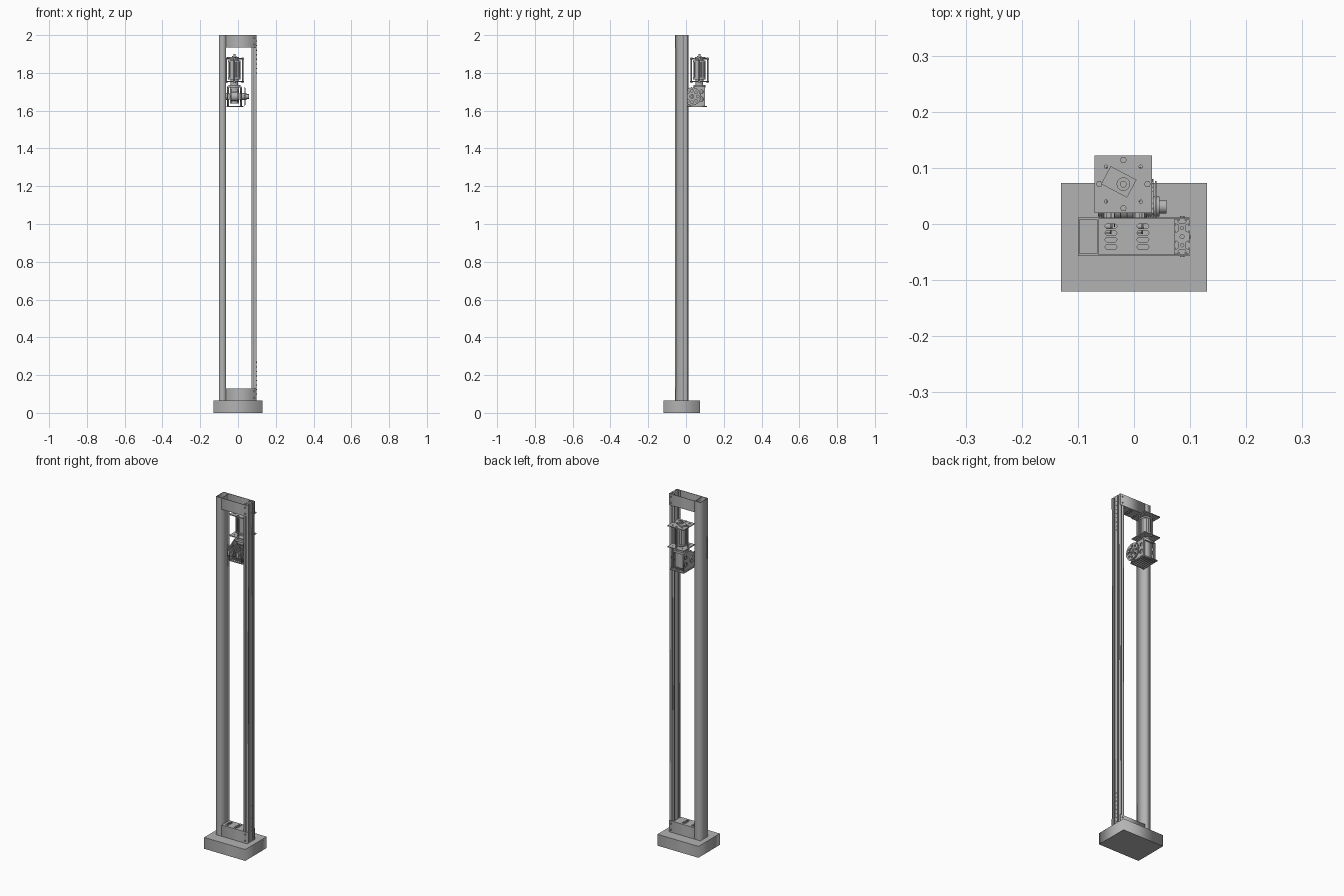
import bpy
from math import sin, cos, pi, radians
from mathutils import Matrix

old = bpy.data.objects.get("Cube")
if old:
    bpy.data.objects.remove(old, do_unlink=True)

grey = bpy.data.materials.new("Machine grey")
grey.use_nodes = True
colour = (0.45, 0.45, 0.45, 1)
grey.diffuse_color = colour
grey.node_tree.nodes["Principled BSDF"].inputs["Base Color"].default_value = colour


# Outline helpers
def rect(u0, u1, v0, v1):
    return [(u0, v0), (u1, v0), (u1, v1), (u0, v1)]


def ring(u, v, r, n=24):
    return [(u + r * cos(2 * pi * i / n), v + r * sin(2 * pi * i / n)) for i in range(n)]


def slot(u, v, length, r):
    pts = []
    for side in (1, -1):
        for i in range(7):
            a = pi * i / 6 - side * pi / 2
            pts.append((u + side * (length / 2 - r) + r * cos(a), v + r * sin(a)))
    return pts


def gear(u, v, r, depth, teeth):
    pts = []
    for i in range(teeth * 4):
        q = r if i % 4 < 2 else r - depth
        a = 2 * pi * i / (teeth * 4)
        pts.append((u + q * cos(a), v + q * sin(a)))
    return pts


# Extrude outlines (the first is solid, the rest are holes) along an axis
def prism(name, loops, w0, w1, axis="z"):
    cu = bpy.data.curves.new(name, "CURVE")
    cu.dimensions, cu.fill_mode = "2D", "BOTH"
    cu.extrude = (w1 - w0) / 2
    for loop in loops:
        s = cu.splines.new("POLY")
        s.points.add(len(loop) - 1)
        for p, (u, v) in zip(s.points, loop):
            p.co = (u, v, 0, 1)
        s.use_cyclic_u = True
    tmp = bpy.data.objects.new(name + "_outline", cu)
    bpy.context.collection.objects.link(tmp)
    dg = bpy.context.evaluated_depsgraph_get()
    me = bpy.data.meshes.new_from_object(tmp.evaluated_get(dg))
    bpy.data.objects.remove(tmp, do_unlink=True)
    me.transform(Matrix.Translation((0, 0, (w0 + w1) / 2)))
    if axis == "x":      # outline drawn in (y, z)
        me.transform(Matrix(((0, 0, 1, 0), (1, 0, 0, 0), (0, 1, 0, 0), (0, 0, 0, 1))))
    elif axis == "y":    # outline drawn in (z, x)
        me.transform(Matrix(((0, 1, 0, 0), (0, 0, 1, 0), (1, 0, 0, 0), (0, 0, 0, 1))))
    me.materials.clear()
    me.materials.append(grey)
    ob = bpy.data.objects.new(name, me)
    bpy.context.collection.objects.link(ob)
    return ob


def box(name, x0, x1, y0, y1, z0, z1):
    return prism(name, [rect(x0, x1, y0, y1)], z0, z1)


# Base block and hollow left-hand post
box("base", -0.13, 0.13, -0.12, 0.073, 0, 0.065)
prism("hollow_post", [rect(-0.10, -0.063, -0.057, 0.012),
                      rect(-0.097, -0.066, -0.053, 0.008)], 0.065, 2.0)

# Cross channels: flanges front and back, slotted web between
slots = [slot(x, y, 0.021, 0.004) for x in (-0.041, 0.016) for y in (-0.041, -0.028, -0.016, -0.004)]
for label, z0, z1, web in (("top", 1.935, 2.0, 1.935), ("bottom", 0.065, 0.13, 0.127)):
    box(label + "_front_flange", -0.063, 0.099, -0.057, -0.054, z0, z1)
    box(label + "_back_flange", -0.063, 0.099, 0.009, 0.012, z0, z1)
    prism(label + "_web", [rect(-0.063, 0.072, -0.054, 0.009)] + slots, web, web + 0.003)
    for z in (z0 + 0.015, z1 - 0.015):
        for y0 in (-0.059, 0.012):
            prism(label + "_flange_bolt", [ring(z, 0.086, 0.004, 12)], y0, y0 + 0.002, "y")


# Slotted rail: a rectangle with a T-slot cut at each cell of each side
def slotted_rail(cx, cy, hx, hy):
    tslot = [(-0.004, 0), (-0.004, 0.002), (-0.008, 0.002), (-0.0045, 0.0075),
             (0.0045, 0.0075), (0.008, 0.002), (0.004, 0.002), (0.004, 0)]
    corners = [(-hx, -hy), (hx, -hy), (hx, hy), (-hx, hy)]
    pts = []
    for i, (x, y) in enumerate(corners):
        dx, dy = ((1, 0), (0, 1), (-1, 0), (0, -1))[i]
        pts.append((cx + x, cy + y))
        for centre in ([hx] if dx else [hy * 0.5, hy * 1.5]):
            for t, d in tslot:
                pts.append((cx + x + dx * (centre + t) - dy * d,
                            cy + y + dy * (centre + t) + dx * d))
    return pts


RX, RY, HX, HY = 0.0857, -0.0225, 0.0135, 0.0305
bores = [ring(RX, RY + s * HY / 2, 0.003, 12) for s in (-1, 1)] + [ring(RX, RY, 0.004, 6)]
prism("slotted_rail", [slotted_rail(RX, RY, HX, HY)] + bores, 0.065, 2.0)
for i in range(8):
    for start in (0.10, 1.80):
        prism("rail_screw", [ring(RY, start + i * 0.024, 0.003, 10)], 0.099, 0.1005, "x")

# Motor stage: two square plates, standoff rods, motor and cap
MX, MY = -0.019, 0.071
H = 0.051
square = rect(MX - H, MX + H, MY - H, MY + H)
diag = [(MX + a * 0.031, MY + b * 0.031) for a in (-1, 1) for b in (-1, 1)]
cross = [(MX + 0.043 * a, MY + 0.043 * b) for a, b in ((1, 0), (-1, 0), (0, 1), (0, -1))]
for label, z in (("upper", 1.872), ("lower", 1.752)):
    prism(label + "_motor_plate", [square] + [ring(x, y, 0.003, 10) for x, y in diag], z, z + 0.005)
for x, y in cross:
    prism("standoff_rod", [ring(x, y, 0.004, 12)], 1.757, 1.872)
    prism("standoff_nut", [ring(x, y, 0.006, 6)], 1.877, 1.881)
    prism("standoff_nut", [ring(x, y, 0.006, 6)], 1.747, 1.752)
for x, y in diag:
    prism("plate_bolt", [ring(x, y, 0.0055, 12), ring(x, y, 0.003, 10)], 1.877, 1.879)
prism("motor_body", [gear(MX, MY, 0.031, 0.002, 20)], 1.775, 1.857)
for z0, z1, r in ((1.757, 1.766, 0.022), (1.766, 1.775, 0.033), (1.857, 1.866, 0.033), (1.866, 1.872, 0.022)):
    prism("motor_end_cap", [ring(MX, MY, r, 32)], z0, z1)
cap = [(MX - 0.008 + u * cos(radians(-28)) - v * sin(radians(-28)),
        MY + 0.004 + u * sin(radians(-28)) + v * cos(radians(-28)))
       for u, v in rect(-0.026, 0.026, -0.018, 0.018)]
prism("terminal_cap", [cap], 1.877, 1.885)
prism("shaft_collar", [ring(MX, MY, 0.012, 20)], 1.885, 1.889)
prism("motor_shaft", [ring(MX, MY, 0.006, 16)], 1.889, 1.90)

# Gear housing below the motor
prism("coupling", [ring(MX, MY, 0.02, 24)], 1.735, 1.752)
box("housing_cap", -0.05, 0.012, 0.04, 0.102, 1.722, 1.735)
box("housing", -0.042, 0.004, 0.05, 0.094, 1.638, 1.722)
holes = [rect(-0.055 + i * 0.013, -0.049 + i * 0.013, 0.012, 0.10) for i in range(7)]
prism("slotted_floor", [rect(-0.062, 0.026, 0.002, 0.11)] + holes, 1.62, 1.626)
for x in (-0.058, 0.018):
    prism("side_plate", [[(0.002, 1.626), (0.10, 1.626), (0.10, 1.728), (0.05, 1.728), (0.002, 1.70)],
                         ring(0.082, 1.66, 0.012), ring(0.082, 1.70, 0.010)], x, x + 0.004, "x")
for x in (-0.052, 0.014):
    for y in (0.03, 0.095):
        prism("housing_post", [ring(x, y, 0.004, 12)], 1.626, 1.722)

# Winding drum, axle and drive wheels
DY, DZ = 0.031, 1.675
prism("axle", [ring(DY, DZ, 0.006, 16)], -0.066, 0.05, "x")
prism("drum", [ring(DY, DZ, 0.025, 32)], -0.036, -0.003, "x")
for i in range(4):
    x = -0.036 + i * 0.011
    prism("drum_rib", [ring(DY, DZ, 0.036, 32)], x, x + 0.002, "x")
wheel_holes = [ring(DY + 0.031 * cos(pi * k / 4), DZ + 0.031 * sin(pi * k / 4), 0.007, 12) for k in range(8)]
prism("toothed_wheel", [gear(DY, DZ, 0.049, 0.003, 32)] + wheel_holes, 0.032, 0.035, "x")
prism("wheel_face", [ring(DY, DZ, 0.046, 40)] + wheel_holes, 0.037, 0.040, "x")
prism("wheel_spacer", [ring(DY, DZ, 0.018)], 0.022, 0.045, "x")
prism("wheel_hub", [ring(DY, DZ, 0.012), ring(DY, DZ, 0.005, 12)], 0.045, 0.058, "x")
prism("axle_end_bearing", [ring(DY, DZ, 0.018)], -0.064, -0.058, "x")

# Forked arms reaching through the frame
for x0, x1 in ((-0.055, -0.040), (0.001, 0.016)):
    for a, b in ((x0, x0 + 0.003), (x1 - 0.003, x1)):
        prism("fork_arm", [[(-0.018, 1.655), (0.02, 1.645), (0.02, 1.705), (-0.018, 1.695)],
                           ring(-0.004, DZ, 0.005, 12)], a, b, "x")
    prism("fork_pin", [ring(-0.004, DZ, 0.005, 12)], x0 - 0.002, x1 + 0.002, "x")
    box("fork_bridge", x0, x1, -0.018, -0.014, 1.66, 1.69)
